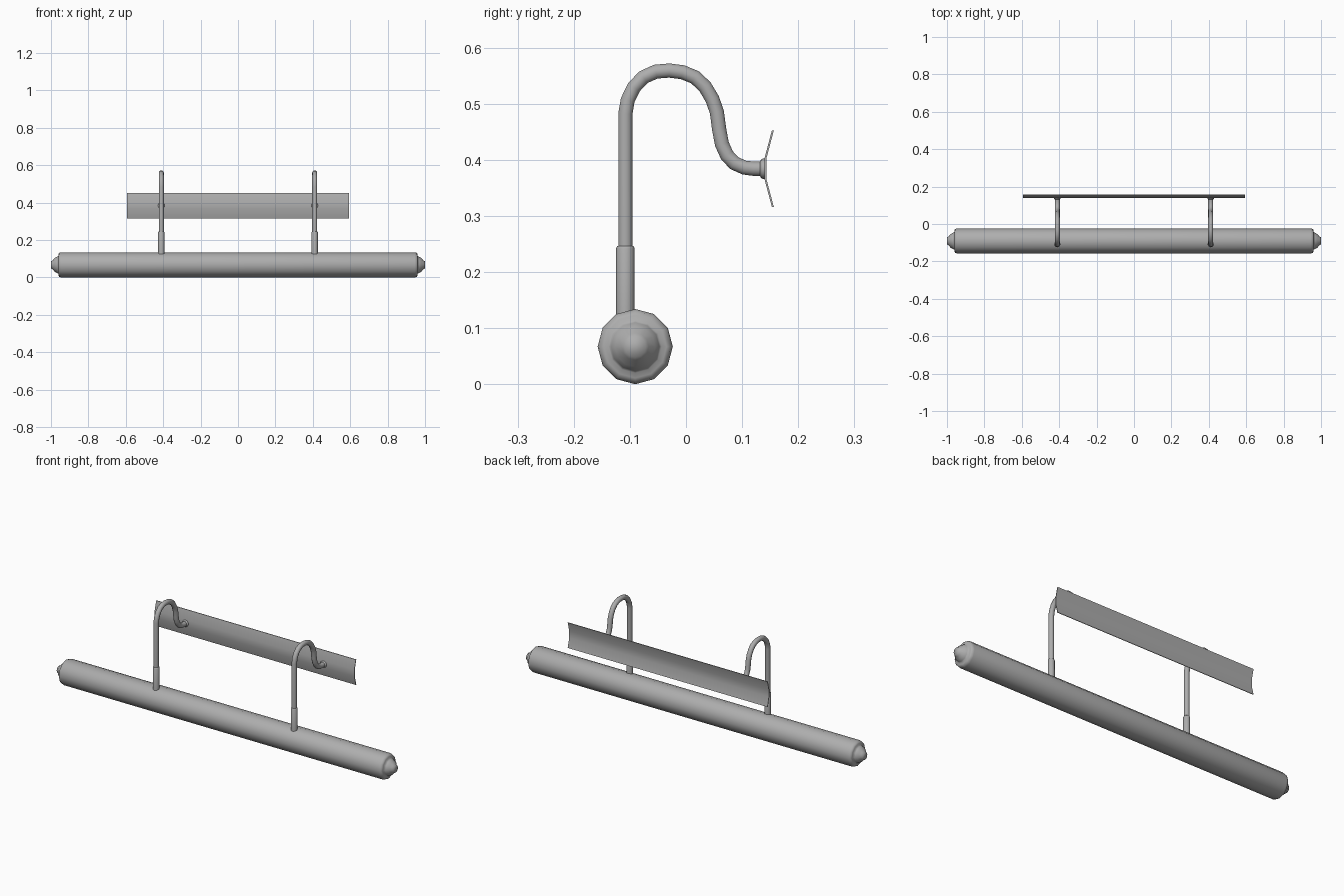
import bpy, bmesh, math
from mathutils import Vector

if "Cube" in bpy.data.objects:
    bpy.data.objects.remove(bpy.data.objects["Cube"])

# Dark grey metal
metal = bpy.data.materials.new("dark_grey_metal")
metal.diffuse_color = (0.42, 0.42, 0.42, 1)
metal.use_nodes = True
metal.node_tree.nodes["Principled BSDF"].inputs["Base Color"].default_value = metal.diffuse_color


def smooth(ob, angle):
    bpy.ops.object.select_all(action='DESELECT')
    ob.select_set(True)
    bpy.context.view_layer.objects.active = ob
    bpy.ops.object.shade_smooth_by_angle(angle=math.radians(angle))


def finish(name, bm, angle=40):
    bmesh.ops.recalc_face_normals(bm, faces=bm.faces)
    me = bpy.data.meshes.new(name)
    bm.to_mesh(me)
    bm.free()
    me.materials.append(metal)
    ob = bpy.data.objects.new(name, me)
    bpy.context.collection.objects.link(ob)
    smooth(ob, angle)
    return ob


def lathe(name, profile, origin, u, v, w, sides, angle=40):
    """Revolve (distance along w, radius) points about axis w."""
    bm = bmesh.new()
    o, u, v, w = map(Vector, (origin, u, v, w))
    rings = []
    for d, r in profile:
        rings.append([bm.verts.new(o + w * d + r * (u * math.cos(a) + v * math.sin(a)))
                      for a in (2 * math.pi * i / sides for i in range(sides))])
    for a, b in zip(rings, rings[1:]):
        for i in range(sides):
            j = (i + 1) % sides
            bm.faces.new((a[i], a[j], b[j], b[i]))
    bm.faces.new(rings[0])
    bm.faces.new(rings[-1])
    return finish(name, bm, angle)


X, Y, Z = (1, 0, 0), (0, 1, 0), (0, 0, 1)

# Lamp tube with softly stepped knob ends
end = [(0.945, 0.067), (0.956, 0.064), (0.961, 0.056), (0.961, 0.047), (0.969, 0.043),
       (0.981, 0.036), (0.991, 0.024), (1.0, 0.019)]
profile = [(-d, r) for d, r in reversed(end)] + end
lathe("lamp_tube", profile, (0, -0.0905, 0.067), Y, Z, X, 12, 80)

# Swan-neck path in the y-z plane
path = [(-0.108, 0.23), (-0.108, 0.482), (-0.104, 0.506), (-0.093, 0.529), (-0.076, 0.547),
        (-0.054, 0.557), (-0.03, 0.559), (-0.006, 0.556), (0.016, 0.547), (0.034, 0.53),
        (0.047, 0.508), (0.055, 0.485), (0.059, 0.455), (0.064, 0.428), (0.073, 0.408),
        (0.086, 0.394), (0.104, 0.386), (0.12, 0.384), (0.138, 0.384)]

for side, x in (("left", -0.41), ("right", 0.41)):
    # Bent arm
    cu = bpy.data.curves.new(side + "_arm", 'CURVE')
    cu.dimensions = '3D'
    cu.bevel_depth = 0.0133
    cu.bevel_resolution = 3
    cu.use_fill_caps = True
    cu.materials.append(metal)
    sp = cu.splines.new('POLY')
    sp.points.add(len(path) - 1)
    for p, (y, z) in zip(sp.points, path):
        p.co = (x, y, z, 1)
    arm = bpy.data.objects.new(side + "_arm", cu)
    bpy.context.collection.objects.link(arm)
    bpy.ops.object.select_all(action='DESELECT')
    arm.select_set(True)
    bpy.context.view_layer.objects.active = arm
    bpy.ops.object.convert(target='MESH')
    smooth(bpy.context.object, 50)
    # Lower sleeve and wall collar
    lathe(side + "_sleeve", [(0.11, 0.0165), (0.242, 0.0165), (0.246, 0.0145)],
          (x, -0.108, 0), X, Y, Z, 12, 80)
    lathe(side + "_collar", [(0.132, 0.0133), (0.134, 0.0165), (0.137, 0.018), (0.1405, 0.018)],
          (x, 0, 0.384), X, Z, Y, 12, 80)

# Folded mounting plate with thickness
bm = bmesh.new()
section = [(0.1565, 0.452), (0.1435, 0.403), (0.1435, 0.365), (0.1565, 0.316)]
outline = section + [(y - 0.0035, z) for y, z in reversed(section)]
ends = [[bm.verts.new((x, y, z)) for y, z in outline] for x in (-0.593, 0.593)]
n = len(outline)
for i in range(n):
    j = (i + 1) % n
    bm.faces.new((ends[0][i], ends[0][j], ends[1][j], ends[1][i]))
for e in ends:
    for i in range(3):
        bm.faces.new((e[i], e[i + 1], e[n - 2 - i], e[n - 1 - i]))
finish("mounting_plate", bm)
